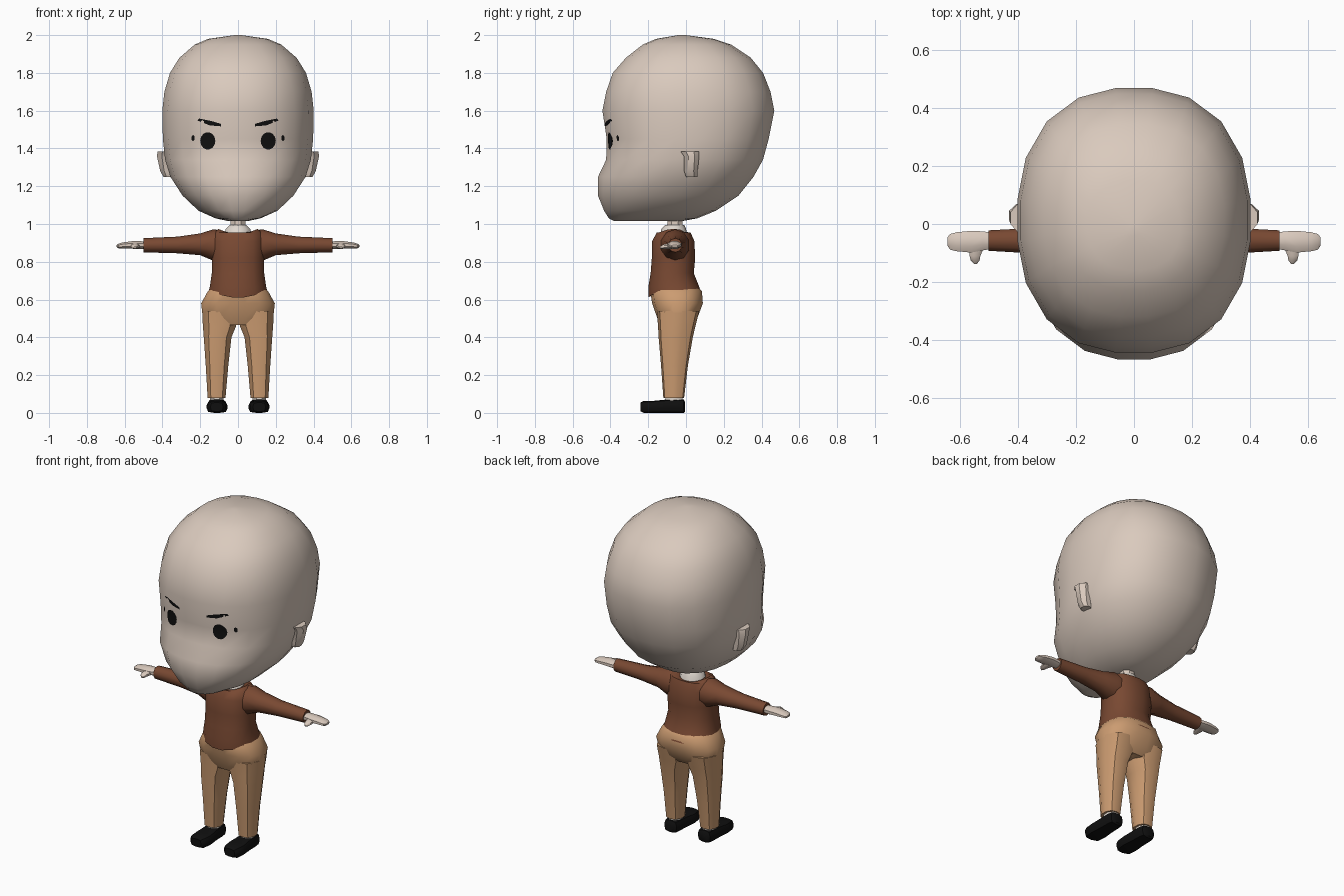
import bpy, bmesh, math
from mathutils import Vector
from mathutils.bvhtree import BVHTree

if "Cube" in bpy.data.objects:
    bpy.data.objects.remove(bpy.data.objects["Cube"])


def material(name, rgb):
    m = bpy.data.materials.new(name)
    m.diffuse_color = (*rgb, 1)
    m.use_nodes = True
    m.node_tree.nodes["Principled BSDF"].inputs["Base Color"].default_value = m.diffuse_color
    return m


SKIN = material("skin", (0.70, 0.59, 0.51))
BROWN = material("brown_sweater", (0.19, 0.066, 0.032))
TAN = material("tan_trousers", (0.60, 0.33, 0.165))
WHITE = material("white_cloth", (0.74, 0.68, 0.62))
BLACK = material("black", (0.005, 0.005, 0.005))


def finish(name, bm, mat, angle=40):
    bmesh.ops.recalc_face_normals(bm, faces=bm.faces)
    me = bpy.data.meshes.new(name)
    bm.to_mesh(me)
    bm.free()
    me.materials.append(mat)
    for p in me.polygons:
        p.use_smooth = True
    me.set_sharp_from_angle(angle=math.radians(angle))
    ob = bpy.data.objects.new(name, me)
    bpy.context.collection.objects.link(ob)
    return ob


def loft(name, rings, mat, n=10, axis="z", e=2.0, side=1, warp=None, angle=40):
    """Skin rounded sections (t, a_low, a_high, b_low, b_high) along an axis."""
    bm = bmesh.new()
    loops = []
    for t, a0, a1, b0, b1 in rings:
        loop = []
        for i in range(n):
            w = 2 * math.pi * (i + 0.5) / n
            c, s = math.cos(w), math.sin(w)
            r = (abs(c) ** e + abs(s) ** e) ** (-1 / e)
            a = (a0 + a1) / 2 + (a1 - a0) / 2 * c * r
            b = (b0 + b1) / 2 + (b1 - b0) / 2 * s * r
            co = {"x": (t, a, b), "y": (a, t, b), "z": (a, b, t)}[axis]
            co = Vector(co)
            if warp:
                co = warp(co)
            co.x *= side
            loop.append(bm.verts.new(co))
        loops.append(loop)
    for p, q in zip(loops, loops[1:]):
        for i in range(n):
            j = (i + 1) % n
            bm.faces.new((p[i], p[j], q[j], q[i]))
    bm.faces.new(loops[0])
    bm.faces.new(loops[-1])
    return finish(name, bm, mat, angle)


# Head: height, half width, front, back
profile = [(1.015, .05, -.38, -.02), (1.03, .12, -.41, .06), (1.07, .21, -.435, .16),
           (1.15, .295, -.468, .28), (1.25, .36, -.468, .36), (1.34, .388, -.425, .41),
           (1.45, .40, -.422, .44), (1.60, .403, -.445, .47), (1.70, .392, -.425, .45),
           (1.80, .362, -.39, .41), (1.88, .312, -.32, .345), (1.95, .23, -.23, .24),
           (1.98, .16, -.16, .15), (2.0, .02, -.04, 0.0)]
head = loft("head", [(z, -w, w, f, b) for z, w, f, b in profile], SKIN,
            n=20, e=2.35, angle=70)
tree = BVHTree.FromPolygons([v.co for v in head.data.vertices],
                            [p.vertices[:] for p in head.data.polygons])


def face_plate(name, outline):
    """Thin painted plate laid on the front of the head."""
    bm = bmesh.new()
    cx = sum(p[0] for p in outline) / len(outline)
    cz = sum(p[1] for p in outline) / len(outline)

    def put(x, z):
        hit = tree.ray_cast(Vector((x, -2, z)), Vector((0, 1, 0)))[0]
        return bm.verts.new(hit + Vector((0, -0.006, 0)))
    center = put(cx, cz)
    rim = [put(x, z) for x, z in outline]
    for i in range(len(rim)):
        bm.faces.new((center, rim[i], rim[(i + 1) % len(rim)]))
    ob = finish(name, bm, BLACK)
    # keep the open plate facing forward
    if sum(p.normal.y for p in ob.data.polygons) > 0:
        ob.data.flip_normals()


def oval(cx, cz, rx, rz, n=14):
    return [(cx + rx * math.cos(2 * math.pi * i / n),
             cz + rz * math.sin(2 * math.pi * i / n)) for i in range(n)]


def trouser_hem(co):
    return co


def sweater_warp(co):
    # hem lifts at the sides, neckline dips in the middle
    if co.z < .62:
        co.z += .04 * (co.x / .155) ** 2
    elif co.z > .96:
        co.z -= .025 * max(0, 1 - (co.x / .10) ** 2)
    return co


# Neck and collar
loft("neck", [(.94, -.045, .045, -.105, -.01), (1.06, -.04, .04, -.10, -.02)], SKIN, n=8)
loft("collar", [(.93, -.08, .08, -.14, .01), (.975, -.068, .068, -.13, 0),
                (.995, -.045, .045, -.11, -.01)], WHITE, n=10)

# Sweater body
loft("sweater", [(.61, -.155, .155, -.2, .09), (.67, -.15, .15, -.2, .07),
                 (.74, -.14, .14, -.188, .042), (.82, -.14, .14, -.182, .05),
                 (.91, -.14, .14, -.18, .045), (.955, -.128, .128, -.155, .025),
                 (.973, -.105, .105, -.13, .0), (.965, -.06, .06, -.11, -.02)],
     BROWN, n=16, e=2.4, warp=sweater_warp, angle=50)

# Trouser seat
loft("trouser_seat", [(.465, -.14, .14, -.135, .03), (.50, -.187, .187, -.152, .06),
                      (.58, -.196, .196, -.18, .09), (.645, -.16, .16, -.19, .085),
                      (.66, -.145, .145, -.18, .07)], TAN, n=16, e=2.6)

for side, word in ((1, "left"), (-1, "right")):
    # Ear
    loft("ear_" + word, [(1.25, .34, .395, -.0, .06), (1.28, .34, .412, -.01, .062),
                         (1.36, .34, .43, -.012, .07), (1.385, .34, .425, -.03, .07)],
         SKIN, n=8, e=3.5, side=side)

    # Eye, brow and outer mark
    face_plate("eye_" + word, oval(side * .16, 1.44, .04, .046))
    face_plate("brow_" + word, [(side * x, z) for x, z in (
        (.09, 1.517), (.15, 1.522), (.215, 1.548), (.205, 1.558), (.14, 1.545), (.09, 1.53))])
    face_plate("eye_mark_" + word, oval(side * .238, 1.455, .009, .016, 8))

    # Sleeve, hand and thumb
    loft("sleeve_" + word, [(.08, -.14, .02, .81, .965), (.13, -.135, .02, .805, .972),
                            (.20, -.12, .005, .835, .95), (.32, -.105, -.01, .845, .933),
                            (.50, -.094, -.02, .85, .925)],
         BROWN, axis="x", n=10, side=side)
    loft("hand_" + word, [(.48, -.085, -.03, .868, .908), (.52, -.092, -.024, .867, .91),
                          (.56, -.10, -.022, .87, .91), (.61, -.095, -.027, .87, .903),
                          (.632, -.09, -.033, .87, .897), (.642, -.075, -.045, .877, .89)],
         SKIN, axis="x", n=8, e=2.5, side=side)
    loft("thumb_" + word, [(-.07, .51, .57, .868, .9), (-.11, .527, .567, .866, .896),
                           (-.125, .53, .563, .866, .89), (-.138, .54, .55, .87, .88)],
         SKIN, axis="y", n=8, side=side)

    # Trouser leg, sock and shoe
    loft("trouser_leg_" + word, [(.08, .065, .162, -.12, -.01), (.25, .05, .172, -.132, .01),
                                 (.40, .033, .183, -.145, .036), (.46, .008, .188, -.148, .05),
                                 (.54, .004, .192, -.155, .07)],
         TAN, n=10, e=2.5, side=side)
    loft("sock_" + word, [(.05, .074, .15, -.11, -.015), (.098, .076, .152, -.112, -.017)],
         WHITE, n=8, side=side)
    loft("shoe_" + word, [(-.24, .08, .145, .008, .055), (-.225, .064, .16, .0, .064),
                          (-.17, .056, .166, .0, .064), (-.11, .063, .16, .0, .07),
                          (-.04, .066, .158, .0, .073), (-.012, .072, .152, .0, .07),
                          (-.004, .085, .14, .008, .055)],
         BLACK, axis="y", n=12, e=4, side=side)
